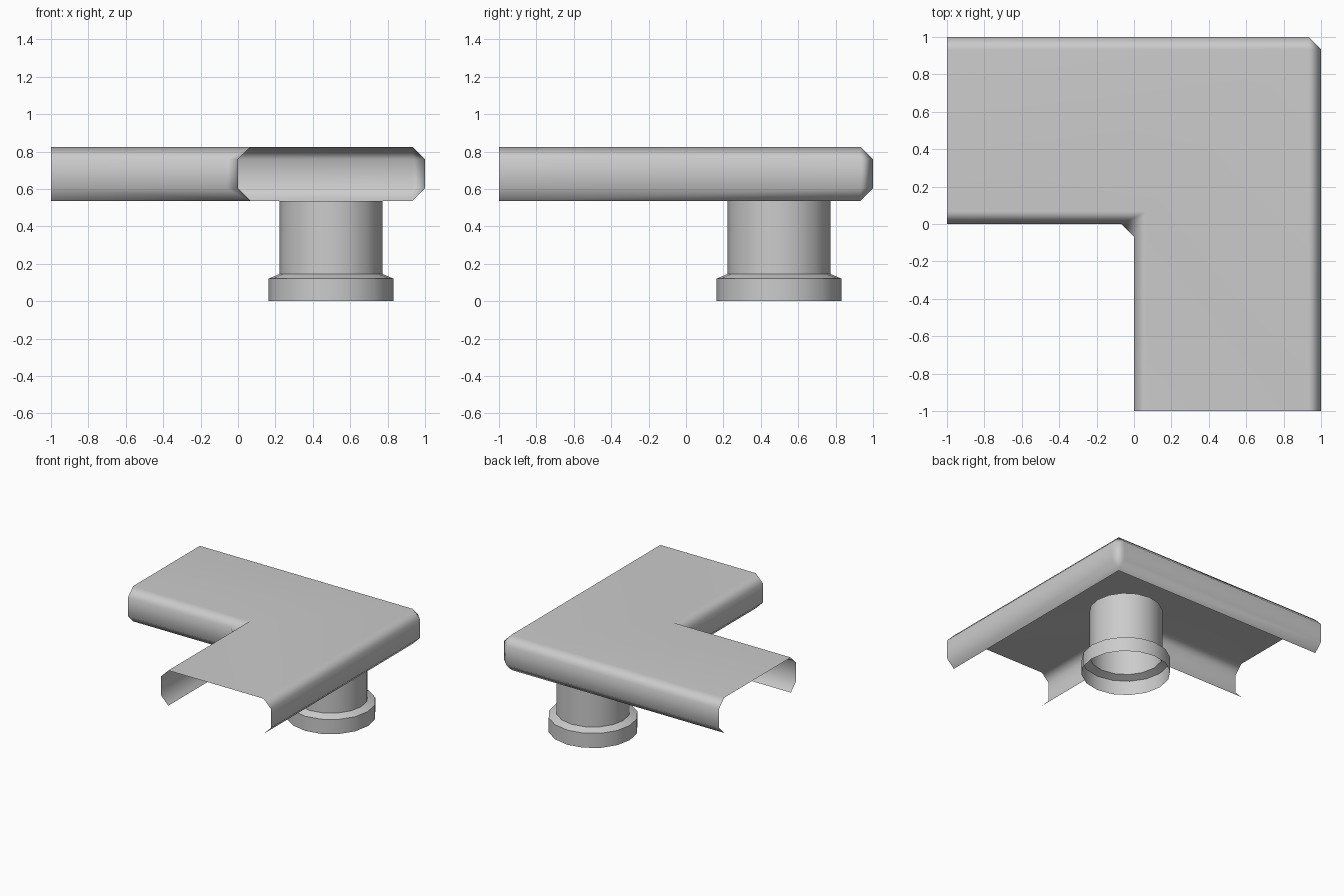
import bpy, bmesh, math

if "Cube" in bpy.data.objects:
    bpy.data.objects.remove(bpy.data.objects["Cube"])

def finish(bm, name, angle):
    bmesh.ops.remove_doubles(bm, verts=bm.verts, dist=1e-4)
    bmesh.ops.recalc_face_normals(bm, faces=bm.faces)
    me = bpy.data.meshes.new(name)
    bm.to_mesh(me)
    bm.free()
    ob = bpy.data.objects.new(name, me)
    bpy.context.collection.objects.link(ob)
    bpy.ops.object.select_all(action='DESELECT')
    ob.select_set(True)
    bpy.context.view_layer.objects.active = ob
    bpy.ops.object.shade_smooth_by_angle(angle=math.radians(angle))
    return ob

def skin(bm, rows, closed=False):
    rows = [[bm.verts.new(p) for p in r] for r in rows]
    n = len(rows[0])
    for a, b in zip(rows, rows[1:]):
        for i in range(n if closed else n - 1):
            j = (i + 1) % n
            bm.faces.new((a[i], a[j], b[j], b[i]))

# L-shaped counter shell: flat top, chamfered rims, open ends and underside
C = 0.067
Z_TOP, Z_BOT = 0.825, 0.536
R = 1 - C
outer = [(-1, 1), (R, 1), (1, R), (1, -1)]
outer_rim = [(-1, R), (R, R), (R, R), (R, -1)]
inner = [(-1, 0), (-C, 0), (0, -C), (0, -1)]
inner_rim = [(-1, C), (C, C), (C, C), (C, -1)]

bm = bmesh.new()
for side, rim in ((outer, outer_rim), (inner, inner_rim)):
    levels = ((rim, Z_TOP), (side, Z_TOP - C), (side, Z_BOT + C), (rim, Z_BOT))
    skin(bm, [[(x, y, z) for x, y in pts] for pts, z in levels])
outline = [outer_rim[i] for i in (0, 1, 3)] + [inner_rim[i] for i in (3, 1, 0)]
top = bm.faces.new([bm.verts.new((x, y, Z_TOP)) for x, y in outline])
counter = finish(bm, "counter_top", 60)
if counter.data.polygons[-1].normal.z < 0:
    counter.data.flip_normals()
wn = counter.modifiers.new("weighted_normals", 'WEIGHTED_NORMAL')
wn.keep_sharp = True

# Round pedestal: open tube with a wider foot
SIDES = 16
profile = [(0.335, 0), (0.335, 0.12), (0.276, 0.145), (0.276, Z_BOT)]
bm = bmesh.new()
skin(bm, [[(0.497 + r * math.cos(2 * math.pi * i / SIDES),
            0.497 + r * math.sin(2 * math.pi * i / SIDES), z)
           for i in range(SIDES)] for r, z in profile], closed=True)
pedestal = finish(bm, "pedestal", 30)
if pedestal.data.polygons[0].normal.dot(pedestal.data.polygons[0].center - pedestal.data.polygons[SIDES // 2].center) < 0:
    pedestal.data.flip_normals()
